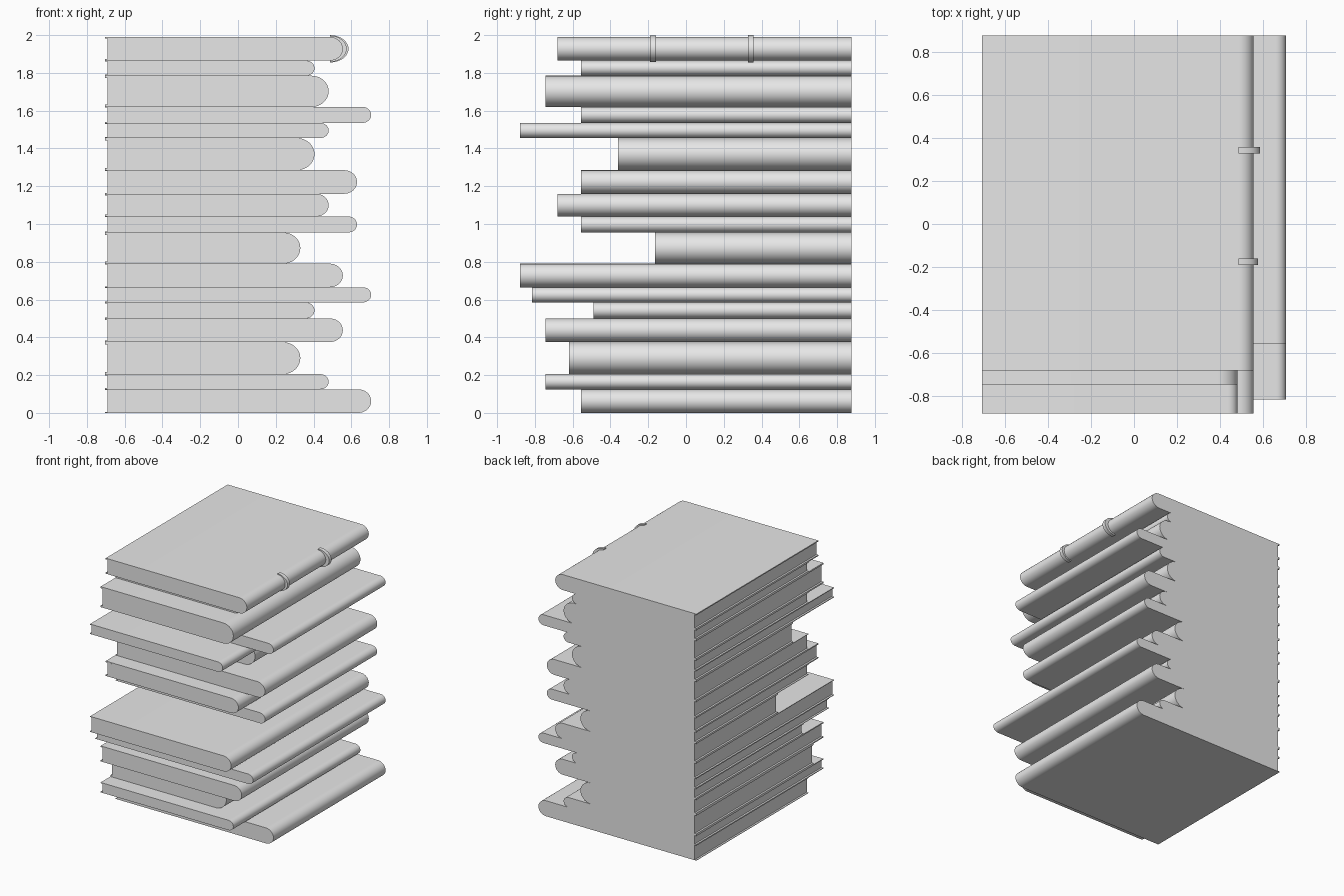
import bpy, bmesh, math

cube = bpy.data.objects.get("Cube")
if cube:
    bpy.data.objects.remove(cube)

# One plain material for everything
grey = bpy.data.materials.new("light_grey")
grey.use_nodes = True
colour = (0.8, 0.8, 0.8, 1)
grey.diffuse_color = colour
grey.node_tree.nodes["Principled BSDF"].inputs["Base Color"].default_value = colour

FORE_EDGE, PAGE_EDGE, BACK = -0.705, -0.69, 0.875


def arc(cx, cz, rx, rz, steps=20):
    """Half ellipse bulging to +x, from bottom to top."""
    angles = [math.pi * (i / steps - 0.5) for i in range(steps + 1)]
    return [(cx + rx * math.cos(a), cz + rz * math.sin(a)) for a in angles]


def extrude_profile(name, profile, y0, y1):
    """Closed xz outline swept along y."""
    bm = bmesh.new()
    face = bm.faces.new([bm.verts.new((x, y0, z)) for x, z in profile])
    swept = bmesh.ops.extrude_face_region(bm, geom=[face])["geom"]
    verts = [v for v in swept if isinstance(v, bmesh.types.BMVert)]
    bmesh.ops.translate(bm, verts=verts, vec=(0, y1 - y0, 0))
    bmesh.ops.recalc_face_normals(bm, faces=bm.faces)
    mesh = bpy.data.meshes.new(name)
    bm.to_mesh(mesh)
    bm.free()
    mesh.materials.append(grey)
    obj = bpy.data.objects.new(name, mesh)
    bpy.context.collection.objects.link(obj)
    bpy.ops.object.select_all(action='DESELECT')
    obj.select_set(True)
    bpy.context.view_layer.objects.active = obj
    bpy.ops.object.shade_smooth_by_angle(angle=math.radians(35))
    return obj


def book(index, z0, z1, front, spine, board, back_board):
    """Wrapped cover with a rounded spine around a solid page block."""
    mid, half = (z0 + z1) / 2, (z1 - z0) / 2
    rx = half * 1.1
    cx = spine - rx
    outer = arc(cx, mid, rx, half)
    inner = arc(cx, mid, rx - back_board, half - board)
    bottom, top = z0 + board, z1 - board
    cover = ([(FORE_EDGE, z0)] + outer + [(FORE_EDGE, z1), (FORE_EDGE, top)]
             + inner[::-1] + [(FORE_EDGE, bottom)])
    extrude_profile(f"cover_{index}", cover, front, BACK)
    pages = [(PAGE_EDGE, bottom)] + inner + [(PAGE_EDGE, top)]
    extrude_profile(f"pages_{index}", pages, front, BACK)
    return cx, mid, rx, half


# Bottom to top: top height, front end, spine end, board and spine thickness
books = [
    (.125, -.555, .705, .004, .004),
    (.205, -.745, .48, .006, .008),
    (.375, -.62, .33, .012, .034),
    (.50, -.745, .555, .009, .018),
    (.585, -.49, .405, .006, .008),
    (.665, -.815, .705, .004, .004),
    (.79, -.88, .555, .005, .006),
    (.955, -.165, .33, .012, .034),
    (1.04, -.555, .63, .004, .004),
    (1.16, -.68, .48, .009, .022),
    (1.285, -.555, .63, .004, .004),
    (1.455, -.36, .405, .012, .03),
    (1.535, -.88, .48, .006, .008),
    (1.62, -.555, .705, .004, .004),
    (1.785, -.745, .48, .012, .022),
    (1.865, -.555, .405, .006, .008),
    (1.99, -.68, .555, .009, .022),
]
floor = 0
for number, (top, front, spine, board, back_board) in enumerate(books, 1):
    shape = book(number, floor, top, front, spine, board, back_board)
    floor = top

# Raised bands around the spine of the top book
cx, mid, rx, half = shape
for name, y, grow_x, grow_z in (("front_band", -.175, .02, .007),
                                ("rear_band", .342, .03, .01)):
    outline = arc(cx, mid, rx + grow_x, half + grow_z) + arc(cx, mid, rx, half)[::-1]
    extrude_profile(name, outline, y - .015, y + .015)
